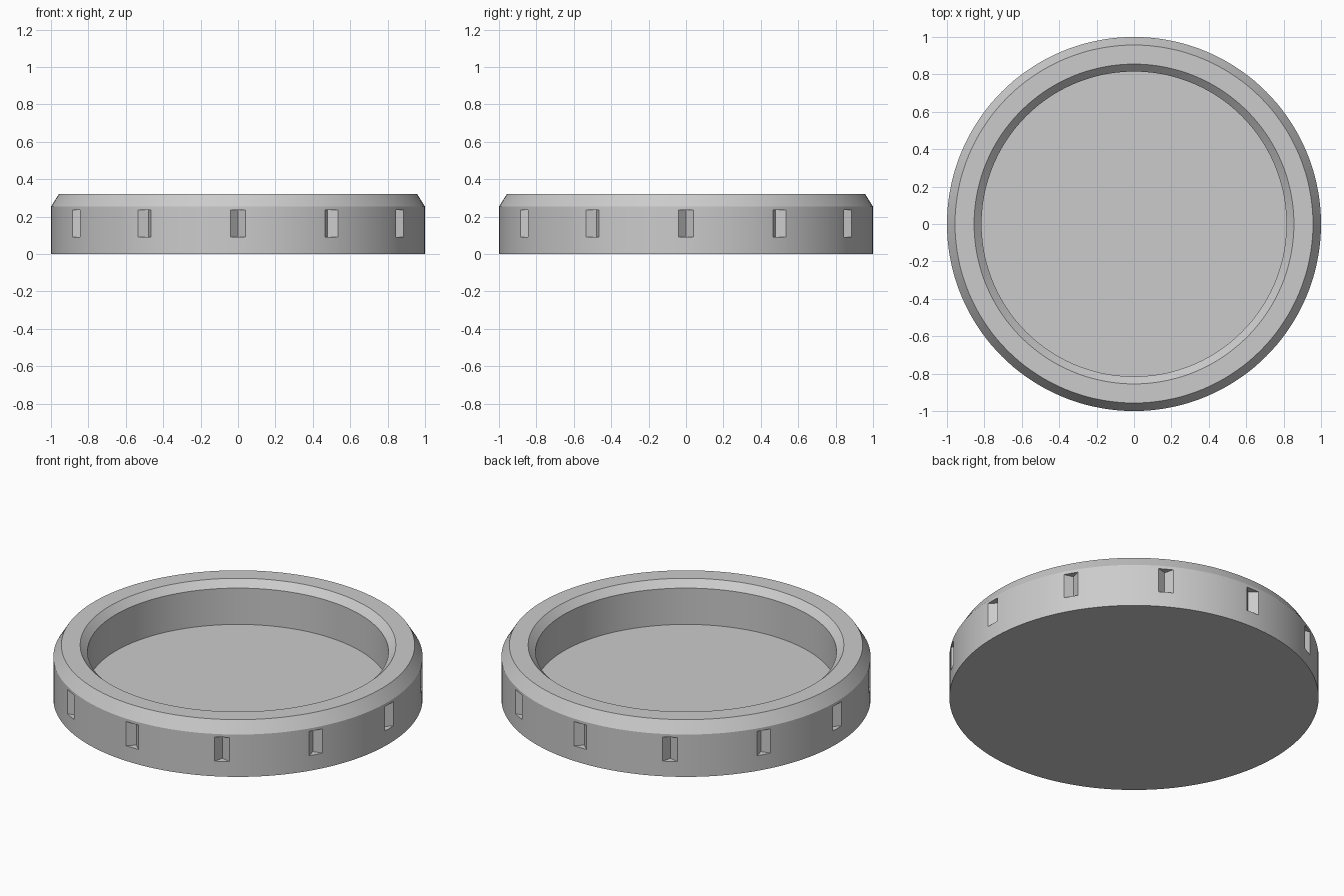
import bpy, bmesh, math
from mathutils import Matrix

SEGMENTS = 144
NOTCHES = 12

cube = bpy.data.objects.get("Cube")
if cube:
    bpy.data.objects.remove(cube, do_unlink=True)

# One plain grey material
grey = bpy.data.materials.new("plain_grey")
grey.use_nodes = True
colour = (0.6, 0.6, 0.6, 1)
grey.diffuse_color = colour
grey.node_tree.nodes["Principled BSDF"].inputs["Base Color"].default_value = colour


def make_object(name, bm):
    bmesh.ops.recalc_face_normals(bm, faces=bm.faces)
    mesh = bpy.data.meshes.new(name)
    bm.to_mesh(mesh)
    bm.free()
    mesh.materials.append(grey)
    obj = bpy.data.objects.new(name, mesh)
    bpy.context.collection.objects.link(obj)
    return obj


def lathe(name, profile):
    """Turn (radius, height) points about z and cap both ends."""
    bm = bmesh.new()
    rings = []
    for r, z in profile:
        angles = [2 * math.pi * i / SEGMENTS for i in range(SEGMENTS)]
        rings.append([bm.verts.new((r * math.cos(a), r * math.sin(a), z)) for a in angles])
    for low, high in zip(rings, rings[1:]):
        for i in range(SEGMENTS):
            j = (i + 1) % SEGMENTS
            bm.faces.new((low[i], low[j], high[j], high[i]))
    bm.faces.new(rings[0])
    bm.faces.new(rings[-1])
    return make_object(name, bm)


# Shallow dish: outer wall, bevelled rim, inner lip, recessed floor
dish = lathe("round_dish", [(1, 0), (1, 0.253), (0.957, 0.322),
                            (0.855, 0.322), (0.815, 0.282), (0.815, 0.065)])

# V-shaped notches around the outer wall, cut with upright diamond prisms
bm = bmesh.new()
for i in range(NOTCHES):
    turn = Matrix.Rotation(2 * math.pi * i / NOTCHES, 4, "Z")
    place = turn @ Matrix.Translation((1, 0, 0.163))
    bmesh.ops.create_cone(bm, cap_ends=True, segments=4, radius1=0.041,
                          radius2=0.041, depth=0.145, matrix=place)
cutter = make_object("notch_cutter", bm)
cutter.hide_render = True

cut = dish.modifiers.new("notches", "BOOLEAN")
cut.operation = "DIFFERENCE"
cut.solver = "EXACT"
cut.object = cutter

bpy.ops.object.select_all(action="DESELECT")
dish.select_set(True)
bpy.context.view_layer.objects.active = dish
bpy.ops.object.modifier_apply(modifier=cut.name)
bpy.data.objects.remove(cutter, do_unlink=True)
bpy.ops.object.shade_smooth_by_angle(angle=math.radians(25))
